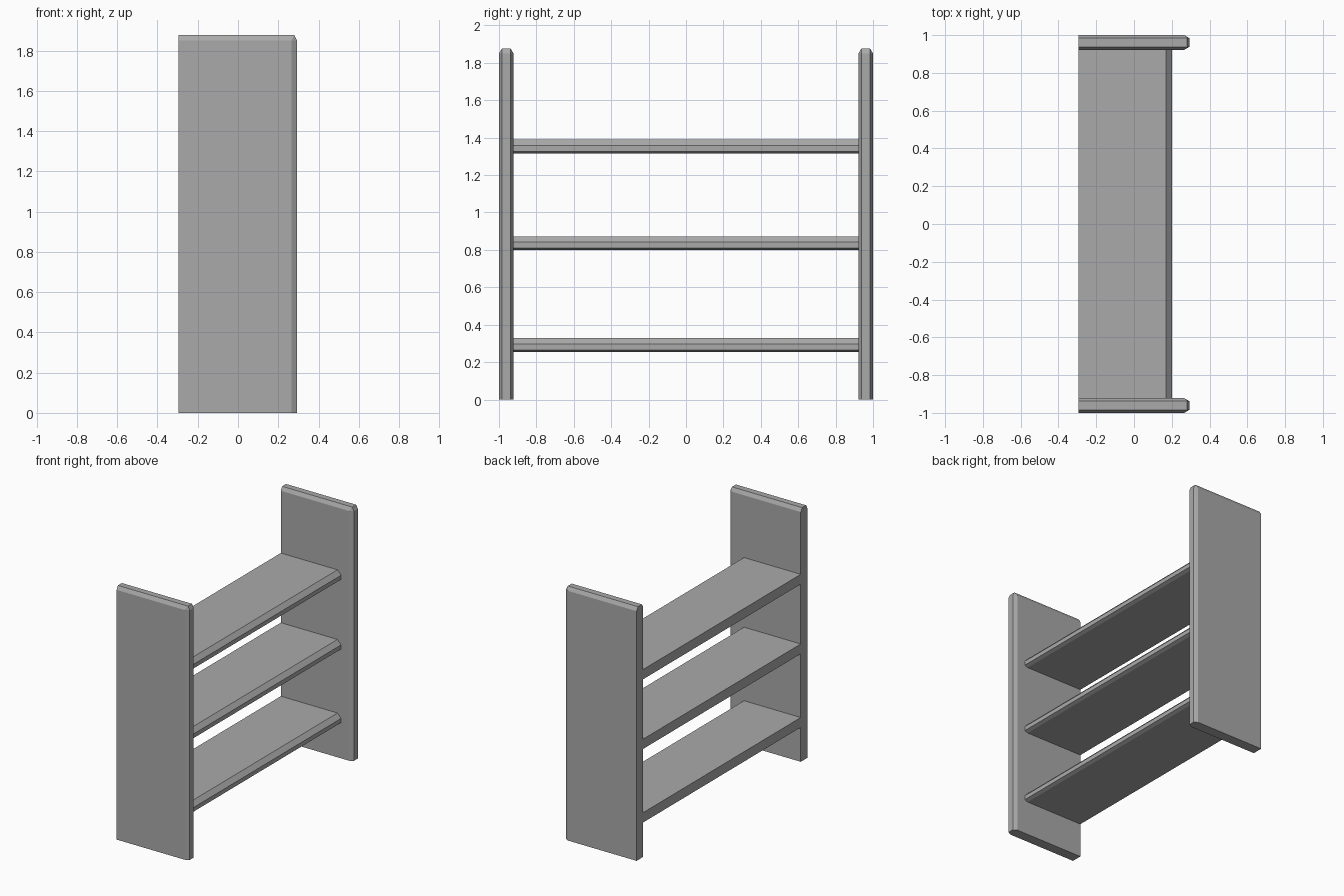
import bpy
import bmesh

cube = bpy.data.objects.get("Cube")
if cube:
    bpy.data.objects.remove(cube, do_unlink=True)

grey = bpy.data.materials.new("plain grey")
grey.use_nodes = True
grey.diffuse_color = (0.4, 0.4, 0.4, 1)
grey.node_tree.nodes["Principled BSDF"].inputs["Base Color"].default_value = (0.4, 0.4, 0.4, 1)

BACK, PANEL_FRONT, HEIGHT = -0.295, 0.293, 1.877
INNER, OUTER = 0.922, 1.0


def hull_part(name, sections):
    """Convex solid from (y, [(x, z), ...]) cross-sections."""
    bm = bmesh.new()
    verts = [bm.verts.new((x, y, z)) for y, outline in sections for x, z in outline]
    bmesh.ops.convex_hull(bm, input=verts)
    bmesh.ops.dissolve_limit(bm, angle_limit=0.01, verts=bm.verts[:], edges=bm.edges[:])
    bmesh.ops.recalc_face_normals(bm, faces=bm.faces[:])
    mesh = bpy.data.meshes.new(name)
    bm.to_mesh(mesh)
    bm.free()
    mesh.materials.append(grey)
    obj = bpy.data.objects.new(name, mesh)
    bpy.context.collection.objects.link(obj)


# Side panels, chamfered along the open edge and the top
c, d = 0.027, 0.016
x, z = PANEL_FRONT, HEIGHT
face = [(BACK, 0), (x - c, 0), (x - c, z - c), (BACK, z - c)]
core = [(BACK, 0), (x, 0), (x, z - c), (x - 0.013, z), (BACK, z)]
for name, side in (("front_panel", -1), ("back_panel", 1)):
    hull_part(name, [(side * INNER, face), (side * (INNER + d), core),
                     (side * (OUTER - d), core), (side * OUTER, face)])

# Shelves with a chamfered nose
for name, b in (("lower_shelf", 0.255), ("middle_shelf", 0.8), ("upper_shelf", 1.316)):
    nose = [(BACK, b), (0.175, b), (0.2, b + 0.01), (0.2, b + 0.041),
            (0.17, b + 0.073), (BACK, b + 0.073)]
    hull_part(name, [(-INNER, nose), (INNER, nose)])
